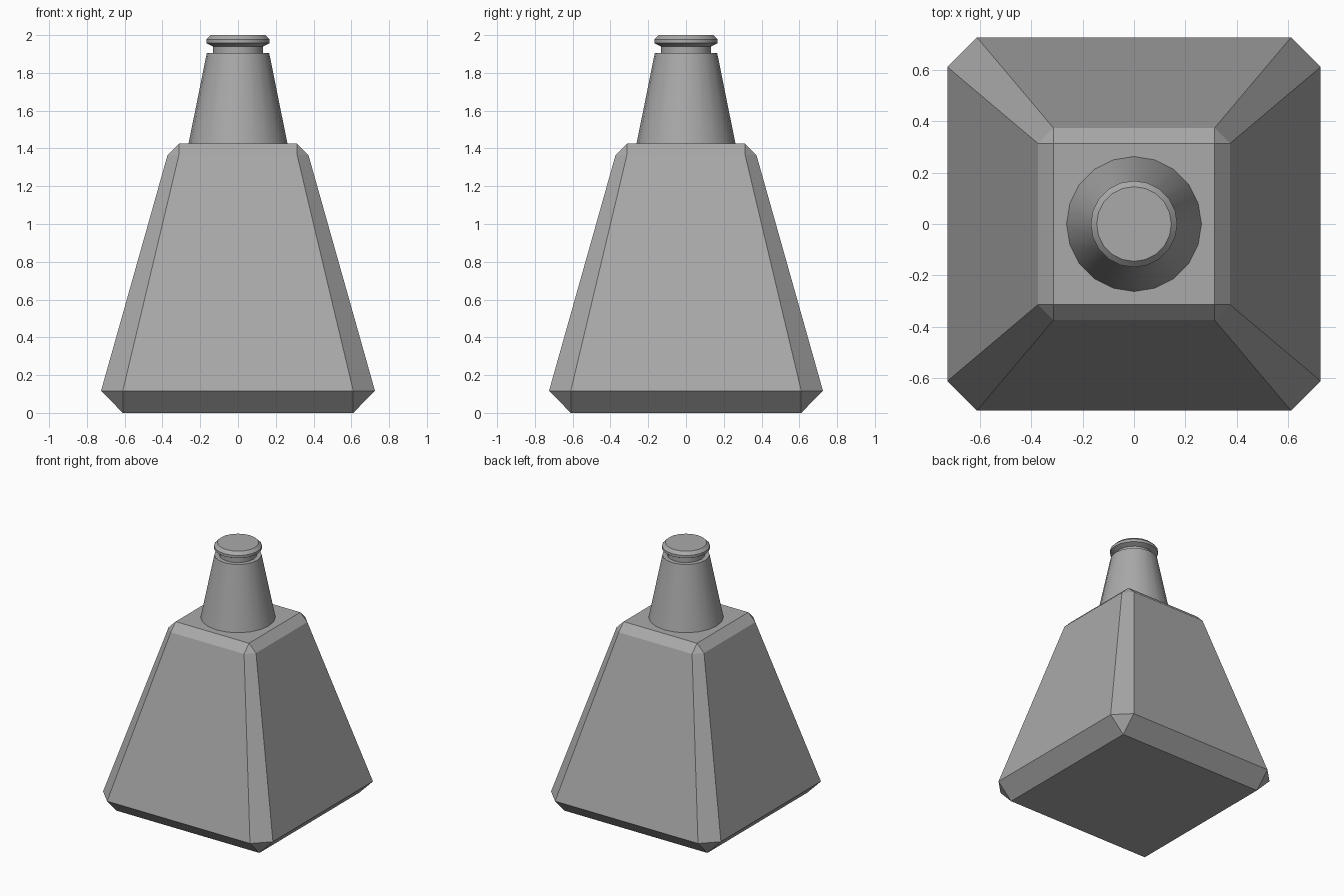
import bpy
from math import cos, sin, tau, radians

cube = bpy.data.objects.get("Cube")
if cube:
    bpy.data.objects.remove(cube, do_unlink=True)

grey = bpy.data.materials.new("grey")
grey.use_nodes = True
COLOUR = (0.4, 0.4, 0.4, 1)
grey.diffuse_color = COLOUR
grey.node_tree.nodes["Principled BSDF"].inputs["Base Color"].default_value = COLOUR


def loft(name, rings):
    """Join equal-length rings of points, listed bottom to top, into a capped solid."""
    n = len(rings[0])
    verts = [p for ring in rings for p in ring]
    faces = [tuple(reversed(range(n))), tuple(range(len(verts) - n, len(verts)))]
    for r in range(len(rings) - 1):
        for i in range(n):
            a, b = r * n + i, r * n + (i + 1) % n
            faces.append((a, b, b + n, a + n))
    mesh = bpy.data.meshes.new(name)
    mesh.from_pydata(verts, [], faces)
    # Square caps have doubled corners; merge them into clean chamfer triangles
    import bmesh
    bm = bmesh.new()
    bm.from_mesh(mesh)
    bmesh.ops.remove_doubles(bm, verts=bm.verts, dist=0.0001)
    bmesh.ops.recalc_face_normals(bm, faces=bm.faces)
    bm.to_mesh(mesh)
    bm.free()
    mesh.materials.append(grey)
    obj = bpy.data.objects.new(name, mesh)
    bpy.context.collection.objects.link(obj)
    return obj


def octagon(half, flat, z):
    """Square of half-width half, cut at the corners to sides of half-length flat."""
    ring = []
    for x, y in ((1, 0), (0, 1), (-1, 0), (0, -1)):
        for s in (-flat, flat):
            ring.append((x * half - y * s, y * half + x * s, z))
    return ring


def circle(radius, z, sides=20):
    return [(radius * cos(tau * i / sides), radius * sin(tau * i / sides), z)
            for i in range(sides)]


# Tapered square body with chamfered edges
loft("body", [octagon(0.61, 0.61, 0), octagon(0.725, 0.61, 0.117),
              octagon(0.373, 0.313, 1.365), octagon(0.313, 0.313, 1.425)])

# Round neck, groove and stopper lip
neck_profile = [(0.263, 1.42), (0.165, 1.906), (0.132, 1.906), (0.132, 1.94),
                (0.168, 1.957), (0.168, 1.977), (0.145, 2.0)]
neck = loft("neck", [circle(r, z) for r, z in neck_profile])

# Smooth the round neck, keeping its rims sharp
bpy.ops.object.select_all(action="DESELECT")
neck.select_set(True)
bpy.context.view_layer.objects.active = neck
bpy.ops.object.shade_smooth_by_angle(angle=radians(30))
